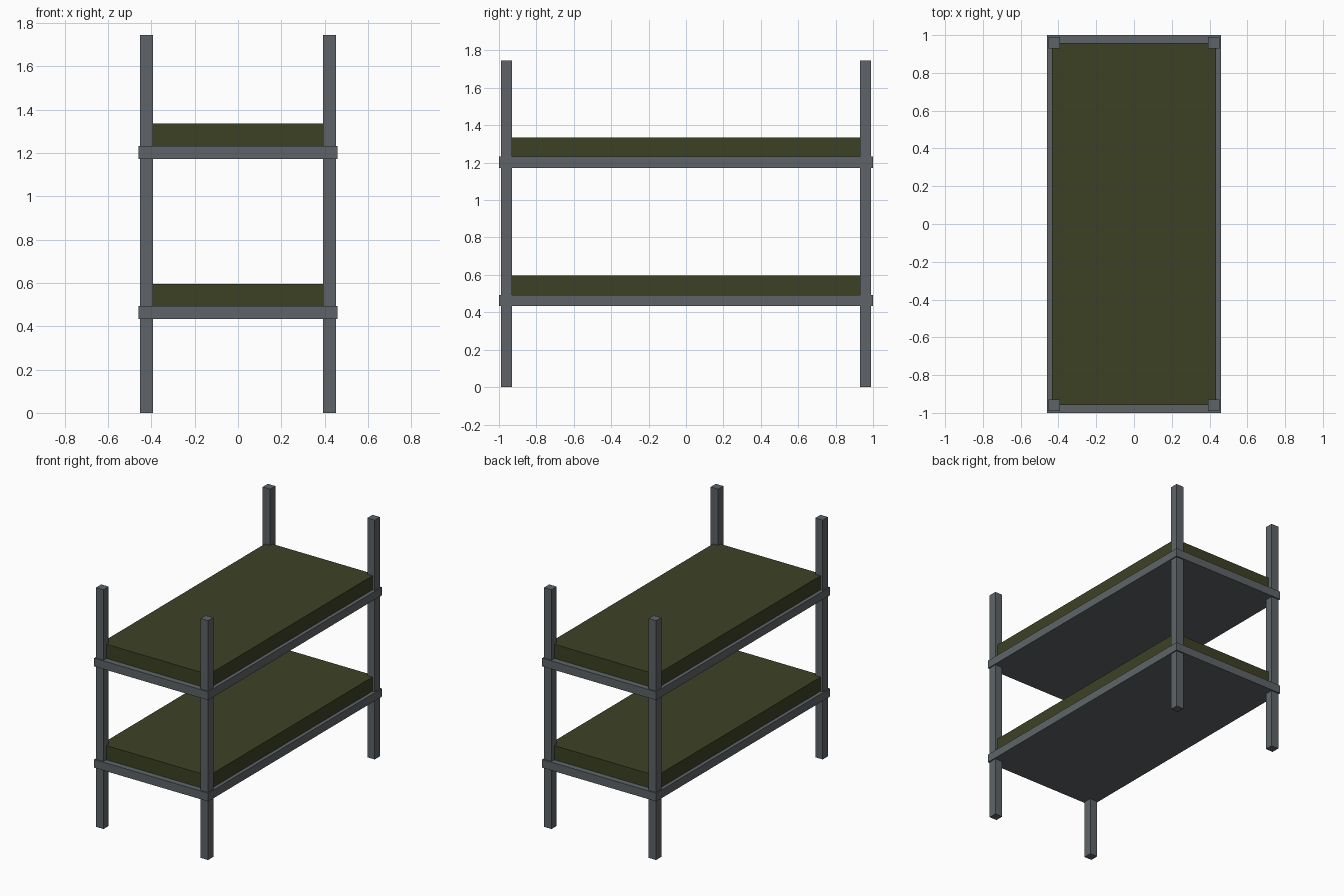
import bpy

if "Cube" in bpy.data.objects:
    bpy.data.objects.remove(bpy.data.objects["Cube"])


def material(name, rgb):
    m = bpy.data.materials.new(name)
    m.diffuse_color = (*rgb, 1.0)
    m.use_nodes = True
    m.node_tree.nodes["Principled BSDF"].inputs["Base Color"].default_value = m.diffuse_color
    return m


METAL = material("grey metal", (0.112, 0.127, 0.138))
FABRIC = material("olive fabric", (0.047, 0.053, 0.018))


def box(name, x, y, z, mat):
    """Box from (min, max) ranges along each axis."""
    bpy.ops.mesh.primitive_cube_add(size=1)
    ob = bpy.context.object
    ob.name = name
    for v in ob.data.vertices:
        v.co = [r[0] + (c + 0.5) * (r[1] - r[0]) for c, r in zip(v.co, (x, y, z))]
    ob.data.materials.append(mat)
    return ob


# Four corner posts
for sx, side in ((-1, "left"), (1, "right")):
    for sy, end in ((-1, "front"), (1, "back")):
        cx, cy = sx * 0.422, sy * 0.96
        box(f"{end}_{side}_post", (cx - 0.03, cx + 0.03), (cy - 0.03, cy + 0.03),
            (0, 1.745), METAL)

# Two bunks: a flat frame slab with a mattress on top
for level, z in (("lower", 0.433), ("upper", 1.172)):
    box(f"{level}_bed_frame", (-0.46, 0.46), (-1, 1), (z, z + 0.06), METAL)
    box(f"{level}_mattress", (-0.434, 0.434), (-0.957, 0.957),
        (z + 0.06, z + 0.163), FABRIC)
